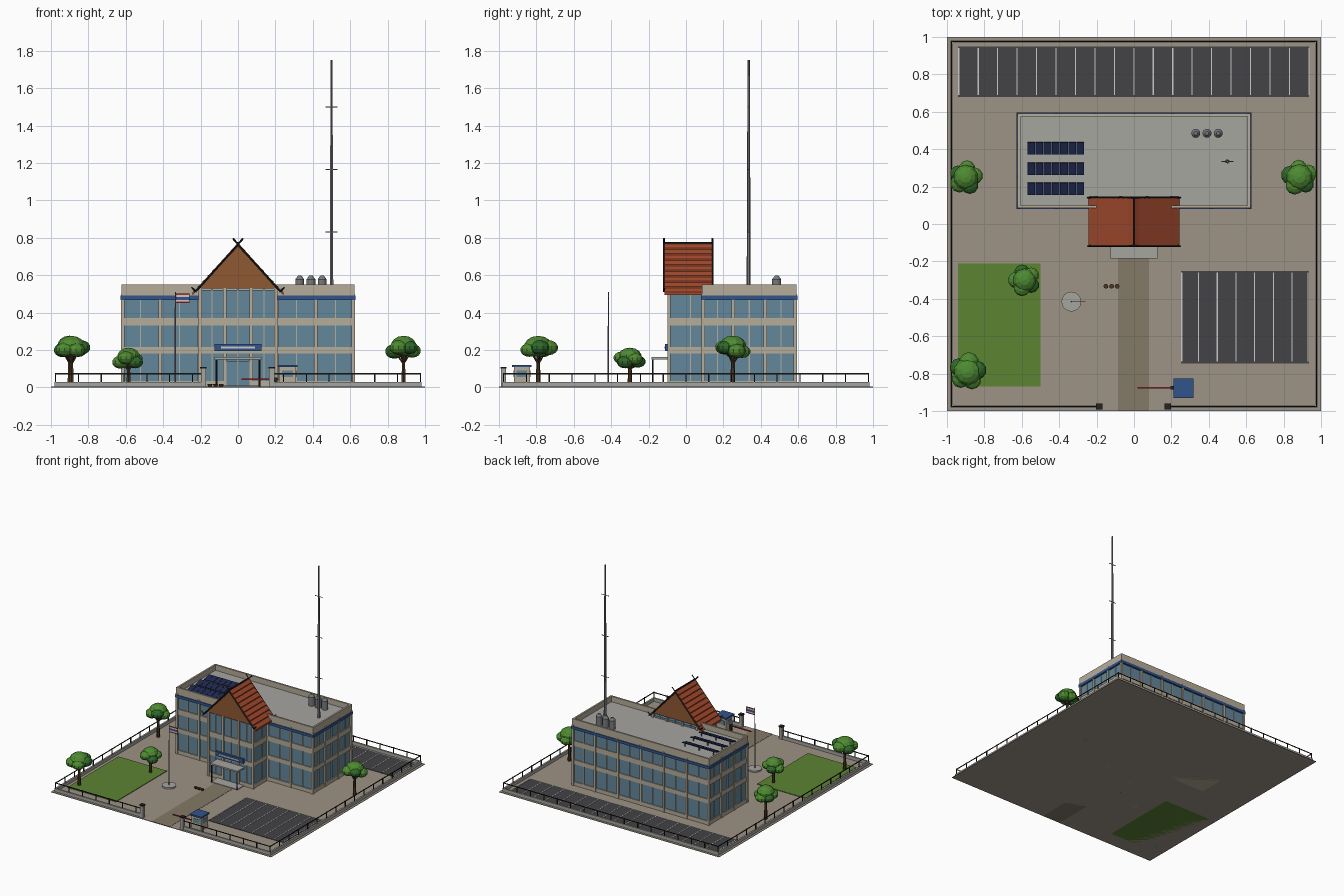
import bpy, bmesh, math, random
from mathutils import Vector, Matrix

if "Cube" in bpy.data.objects:
    bpy.data.objects.remove(bpy.data.objects["Cube"])

random.seed(4)
MATS = {}

def mat(name, hexa):
    if name not in MATS:
        m = bpy.data.materials.new(name)
        m.diffuse_color = [(int(hexa[i:i + 2], 16) / 255) ** 2.2 for i in (0, 2, 4)] + [1]
        m.use_nodes = True
        m.node_tree.nodes["Principled BSDF"].inputs["Base Color"].default_value = m.diffuse_color
        MATS[name] = m
    return MATS[name]

WALL, GLASS, BLUE = mat("wall", "b5ab98"), mat("glass", "64869a"), mat("blue", "34558a")
GROUND, ASPHALT, DRIVE = mat("paving", "9c9284"), mat("asphalt", "454548"), mat("drive", "827967")
GRASS, LEAF, LEAF2 = mat("grass", "5c8236"), mat("leaf", "4f8a35"), mat("leaf_dark", "33682e")
TILE, WOOD, DARK = mat("tile", "a04a30"), mat("gable_wood", "8d5a36"), mat("dark_metal", "2b2725")
NAVY, WHITE, RED = mat("solar", "232c50"), mat("white", "e4e4e0"), mat("red", "b03038")
CONC, STEEL, BARK = mat("concrete", "a5a49f"), mat("steel", "77797c"), mat("bark", "4f3a28")

def finish(name, bm, m, smooth=False):
    bmesh.ops.recalc_face_normals(bm, faces=bm.faces)
    me = bpy.data.meshes.new(name)
    bm.to_mesh(me)
    bm.free()
    me.materials.append(m)
    for p in me.polygons:
        p.use_smooth = smooth
    o = bpy.data.objects.new(name, me)
    bpy.context.collection.objects.link(o)
    return o

def boxes(name, lst, m):
    """Boxes given as x0, x1, y0, y1, z0, z1."""
    bm = bmesh.new()
    for x0, x1, y0, y1, z0, z1 in lst:
        M = Matrix.Translation(((x0 + x1) / 2, (y0 + y1) / 2, (z0 + z1) / 2))
        bmesh.ops.create_cube(bm, size=1, matrix=M @ Matrix.Diagonal((x1 - x0, y1 - y0, z1 - z0, 1)))
    return finish(name, bm, m)

def rods(name, lst, m, seg=6):
    """Tapered rods given as start, end, r0, r1."""
    bm = bmesh.new()
    for a, b, r0, r1 in lst:
        a, b = Vector(a), Vector(b)
        M = Matrix.Translation((a + b) / 2) @ (b - a).to_track_quat('Z', 'Y').to_matrix().to_4x4()
        bmesh.ops.create_cone(bm, cap_ends=True, segments=seg, radius1=r0, radius2=r1,
                              depth=(b - a).length, matrix=M)
    return finish(name, bm, m)

def blobs(name, lst, m, squash=0.75):
    bm = bmesh.new()
    for c, r in lst:
        bmesh.ops.create_uvsphere(bm, u_segments=10, v_segments=7, radius=r,
                                  matrix=Matrix.Translation(c) @ Matrix.Diagonal((1, 1, squash, 1)))
    return finish(name, bm, m)

def prism(name, pts, y0, y1, m):
    """xz profile extruded along y."""
    bm = bmesh.new()
    f = bm.faces.new([bm.verts.new((x, y0, z)) for x, z in pts])
    e = bmesh.ops.extrude_face_region(bm, geom=[f])
    bmesh.ops.translate(bm, vec=(0, y1 - y0, 0), verts=[v for v in e["geom"] if isinstance(v, bmesh.types.BMVert)])
    return finish(name, bm, m)

def ring(x0, x1, y0, y1, z0, z1, t):
    return [(x0, x1, y0, y0 + t, z0, z1), (x0, x1, y1 - t, y1, z0, z1),
            (x0, x0 + t, y0 + t, y1 - t, z0, z1), (x1 - t, x1, y0 + t, y1 - t, z0, z1)]

# site surfaces
boxes("ground", [(-1, 1, -1, 1, 0, .004)], GROUND)
boxes("driveway", [(-.085, .08, -1, -.1, 0, .006)], DRIVE)
boxes("lawn", [(-.94, -.5, -.87, -.21, 0, .009)], GRASS)
boxes("parking_lots", [(-.94, .935, .68, .95, 0, .007), (.25, .935, -.745, -.25, 0, .007)], ASPHALT)
lines = [(x - .003, x + .003, .69, .94, .006, .009) for x in [-.937 + .104 * i for i in range(19)]]
lines += [(x - .003, x + .003, -.735, -.26, .006, .009) for x in [.255] + [.345 + .1 * i for i in range(6)] + [.93]]
boxes("parking_lines", lines, WHITE)

# perimeter curb, rails and posts, with a gate gap at the front
F, G0, G1 = .975, -.185, .18
def perimeter(t, z0, z1):
    r = ring(-F - t / 2, F + t / 2, -F - t / 2, F + t / 2, z0, z1, t)
    x0, x1, y0, y1, a, b = r.pop(0)
    return r + [(-F - t / 2, G0, y0, y1, a, b), (G1, F + t / 2, y0, y1, a, b)]
boxes("curb_wall", perimeter(.014, 0, .03), CONC)
boxes("fence_rails", perimeter(.005, .07, .076), DARK)
posts = []
for i in range(17):
    t = -F + 2 * F * i / 16
    posts += [(-F, t), (F, t), (t, F)]
    if not G0 < t < G1:
        posts.append((t, -F))
boxes("fence_posts", [(x - .003, x + .003, y - .003, y + .003, .02, .078) for x, y in posts], DARK)
boxes("gate_pillars", [(x - .014, x + .014, -.99, -.962, 0, .1) for x in (G0, G1)], CONC)
boxes("gate_pillar_caps", [(x - .017, x + .017, -.993, -.959, .1, .11) for x in (G0, G1)], DARK)

# window facades: glass core with bands, pilasters and mullions
def facade(name, x0, x1, y0, y1, nx, ny, top):
    boxes(name + "_glass", [(x0 + .012, x1 - .012, y0 + .012, y1 - .012, 0, top - .01)], GLASS)
    bands = [(x0 + .005, x1 - .005, y0 + .005, y1 - .005, a, b) for a, b in ((0, .035), (.18, .215), (.33, .372))]
    boxes(name + "_floor_bands", bands, WALL)
    cols = []
    for n, sub in ((nx, 2), (ny, 2)):
        along_x = n == nx
        a, b = (x0, x1) if along_x else (y0, y1)
        for i in range(n * sub + 1):
            w, d = (.009, 0) if i % sub == 0 else (.003, .006)
            t = min(max(a + (b - a) * i / (n * sub), a + w), b - w)
            for s0, s1 in ((0, .014), (1, 0)):
                lo, hi = (y0, y1) if along_x else (x0, x1)
                e = (lo + d, lo + .014) if s0 == 0 else (hi - .014, hi - d)
                cols.append((t - w, t + w, *e, 0, top) if along_x else (*e, t - w, t + w, 0, top))
    boxes(name + "_pilasters", cols, WALL)

facade("main_block", -.625, .625, .083, .593, 6, 3, .5)
facade("entrance_block", -.21, .21, -.1, .15, 3, 1, .53)
boxes("blue_band", ring(-.628, .628, .08, .596, .468, .49, .02), BLUE)
boxes("parapet", ring(-.622, .622, .086, .59, .49, .55, .014), WALL)
boxes("roof_deck", [(-.61, .61, .098, .578, .485, .505)], CONC)

# steep gabled roof with stepped tile courses
RZ, EX, EZ, N = .77, .243, .505, 9
prism("gable_wall", [(-.21, .528), (.21, .528), (0, .755)], -.1, .125, WOOD)
for s, side in ((-1, "left"), (1, "right")):
    pts = [(0, RZ - .018), (0, RZ)]
    for i in range(1, N + 1):
        x, z = EX * i / N, RZ - (RZ - EZ) * i / N
        pts += [(s * x, z + .004), (s * x, z - .004)]
    pts.append((s * EX, EZ - .012))
    prism("roof_tiles_" + side, pts, -.115, .138, TILE)
rods("ridge_cap", [((0, -.115, RZ), (0, .138, RZ), .007, .007)], DARK)
barge = []
for y in (-.118, .141):
    for s in (-1, 1):
        barge += [((s * .228, y, .512), (-s * .028, y, .797), .006, .005),
                  ((s * .226, y, .514), (s * .249, y, .535), .006, .004)]
rods("bargeboards", barge, DARK, 4)

# entrance canopy, sign and doors
boxes("canopy", [(-.125, .125, -.185, -.095, .15, .162)], CONC)
rods("canopy_posts", [((s * .115, -.178, 0), (s * .115, -.178, .15), .005, .005) for s in (-1, 1)], DARK)
boxes("sign_board", [(-.125, .125, -.112, -.095, .195, .232)], BLUE)
boxes("sign_stripe", [(-.09, .09, -.115, -.105, .209, .218)], WHITE)
boxes("entrance_doors", [(-.07, -.003, -.097, -.08, 0, .14), (.003, .07, -.097, -.08, 0, .14)], GLASS)
boxes("entrance_step", [(-.12, .12, -.18, -.09, 0, .01)], CONC)

# solar arrays, tilted toward the front
for r, y in enumerate((.188, .295, .405)):
    o = boxes("solar_row_%d" % r, [(-.15 + i * .0437, -.109 + i * .0437, -.033, .033, -.003, .003)
                                   for i in range(7)], NAVY)
    o.location, o.rotation_euler = (-.42, y, .525), (math.radians(16), 0, 0)
boxes("solar_supports", [(x - .003, x + .003, y + .02, y + .026, .5, .53)
                         for y in (.188, .295, .405) for x in (-.55, -.42, -.29)], STEEL)

# roof water tanks
TX = (.33, .39, .45)
rods("water_tanks", [((x, .485, .5), (x, .485, .578), .024, .024) for x in TX], STEEL, 14)
rods("tank_tops", [((x, .485, .578), (x, .485, .597), .024, .01) for x in TX], STEEL, 14)

# radio mast
rods("mast", [((.5, .335, .5), (.5, .335, 1.75), .011, .006)], STEEL, 6)
rods("mast_arms", [((.467, .335, z), (.533, .335, z), .003, .003) for z in (.83, 1.165, 1.5)], STEEL)

# flagpole
FX, FY = -.335, -.415
rods("flagpole_base", [((FX, FY, 0), (FX, FY, .016), .053, .053)], CONC, 16)
rods("flagpole", [((FX, FY, .01), (FX, FY, .51), .004, .003)], STEEL, 8)
z = .45
for i, (h, m) in enumerate(((.009, RED), (.009, WHITE), (.016, BLUE), (.009, WHITE), (.009, RED))):
    boxes("flag_stripe_%d" % i, [(FX, FX + .077, FY - .0015, FY + .0015, z, z + h)], m)
    z += h

# guard booth and barrier
boxes("booth_walls", [(.22, .31, -.92, -.835, 0, .108)], WALL)
boxes("booth_windows", [(.217, .313, -.905, -.85, .055, .09), (.235, .295, -.923, -.832, .055, .09)], GLASS)
boxes("booth_roof", [(.212, .318, -.93, -.825, .108, .12)], BLUE)
boxes("barrier_arm", [(.02, .215, -.88, -.872, .04, .048)], RED)
boxes("barrier_stand", [(.195, .212, -.885, -.867, 0, .052)], DARK)

# small planters
rods("planters", [((x, -.333, 0), (x, -.333, .018), .01, .013) for x in (-.15, -.12, -.09)], BARK, 8)

# trees: trunk, branches and clustered crowns
for n, (x, y, top, r) in enumerate(((-.9, .25, .285, .095), (.885, .25, .285, .1),
                                    (-.585, -.3, .22, .088), (-.89, -.79, .285, .105))):
    cz = top - r * .75
    arms = [((x, y, 0), (x, y, cz), .013, .008)]
    light, dark = [((x, y, cz + r * .12), r * .72)], []
    a0 = random.uniform(0, 6)
    for k in range(5):
        a = a0 + k * math.tau / 5
        c = (x + .5 * r * math.cos(a), y + .5 * r * math.sin(a), cz + r * random.uniform(-.25, .1))
        arms.append(((x, y, cz * .6), c, .005, .003))
        (dark if k % 2 else light).append((c, r * random.uniform(.44, .53)))
    rods("tree_trunk_%d" % n, arms, BARK)
    blobs("tree_crown_light_%d" % n, light, LEAF)
    blobs("tree_crown_dark_%d" % n, dark, LEAF2)
